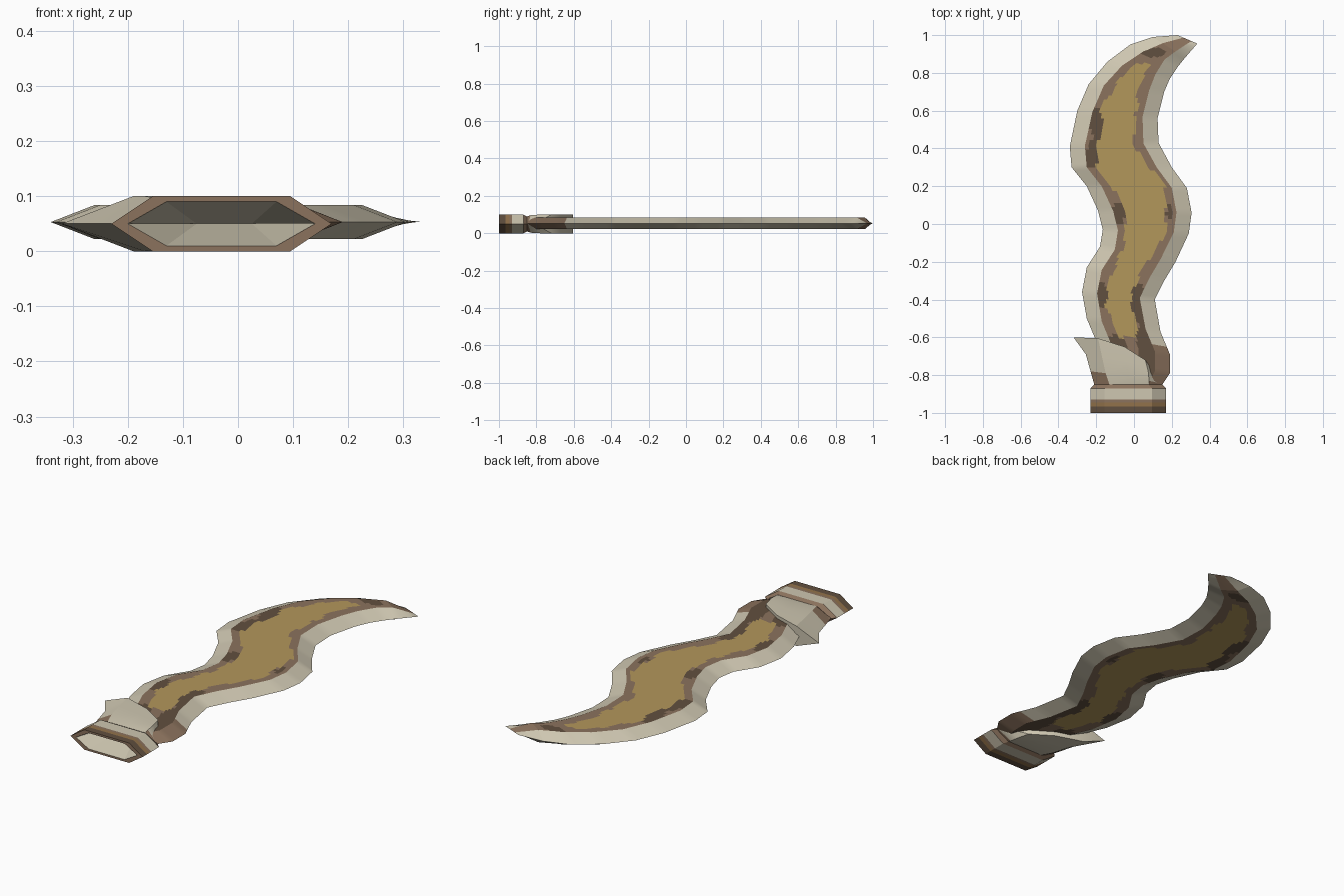
import bpy, bmesh, math
from mathutils import Vector

cube = bpy.data.objects.get("Cube")
if cube:
    bpy.data.objects.remove(cube, do_unlink=True)


def make_material(name, rgb):
    mat = bpy.data.materials.new(name)
    mat.use_nodes = True
    color = (*rgb, 1)
    mat.diffuse_color = color
    mat.node_tree.nodes["Principled BSDF"].inputs["Base Color"].default_value = color
    return mat


CREAM, TAUPE, DARK, GOLD, BRONZE = range(5)
materials = [
    make_material("cream bone", (.62, .57, .44)),
    make_material("taupe", (.26, .17, .11)),
    make_material("dark brown", (.12, .08, .05)),
    make_material("old gold", (.45, .31, .105)),
    make_material("bronze brown", (.29, .17, .07)),
]


def make_ring(points, heights, middle):
    """Closed section: left to right over the top, then back underneath."""
    pairs = list(zip(points, heights))
    top = [Vector((p[0], p[1], middle + h)) for p, h in pairs]
    under = [Vector((p[0], p[1], middle - h)) for p, h in pairs[1:-1]]
    return top + under[::-1]


def loft(name, rings, pick_color, cap_start=False, cap_end=False, angle=15):
    """Skin the rings; pick_color gets ring number, column and face centre."""
    bm = bmesh.new()
    rows = [[bm.verts.new(p) for p in ring] for ring in rings]
    count = len(rows[0])
    columns = count // 2

    for i in range(len(rows) - 1):
        for j in range(count):
            k = (j + 1) % count
            face = bm.faces.new((rows[i][j], rows[i][k], rows[i + 1][k], rows[i + 1][j]))
            column = j if j < columns else count - 1 - j
            face.material_index = pick_color(i, column, face.calc_center_median())

    # Close an end with strips joining the upper and lower outline
    ends = [(rows[0], 0)] * cap_start + [(rows[-1], len(rows) - 2)] * cap_end
    for row, index in ends:
        for j in range(columns):
            loop = [row[j], row[j + 1], row[-j - 1], row[-j]]
            loop = list(dict.fromkeys(loop))
            if j == 0:
                loop = [row[0], row[1], row[-1]]
            elif j == columns - 1:
                loop = [row[j], row[j + 1], row[j + 2]]
            face = bm.faces.new(loop)
            face.material_index = pick_color(index, columns // 2, face.calc_center_median())

    bmesh.ops.remove_doubles(bm, verts=bm.verts, dist=.00001)
    bmesh.ops.recalc_face_normals(bm, faces=bm.faces)
    mesh = bpy.data.meshes.new(name)
    bm.to_mesh(mesh)
    bm.free()
    for mat in materials:
        mesh.materials.append(mat)
    obj = bpy.data.objects.new(name, mesh)
    bpy.context.collection.objects.link(obj)
    bpy.ops.object.select_all(action="DESELECT")
    obj.select_set(True)
    bpy.context.view_layer.objects.active = obj
    bpy.ops.object.shade_smooth_by_angle(angle=math.radians(angle))
    return obj


# Wavy blade: left edge point and right edge point of each section
blade_edges = [
    (-.21, -.85, .15, -.85), (-.21, -.74, .19, -.79), (-.2, -.62, .19, -.69),
    (-.25, -.5, .14, -.57), (-.275, -.36, .11, -.4), (-.25, -.23, .16, -.3),
    (-.18, -.12, .22, -.2), (-.165, -.03, .29, -.05), (-.19, .07, .305, .06),
    (-.25, .2, .28, .19), (-.33, .3, .2, .3), (-.34, .41, .13, .43),
    (-.3, .6, .125, .56), (-.24, .74, .16, .7), (-.14, .86, .19, .77),
    (-.02, .95, .23, .83), (.1, .99, .27, .88), (.23, 1, .335, .955),
]
STEPS, FLAT = 6, 16

blade_rings, blade_frames = [], []
for n in range((len(blade_edges) - 1) * STEPS + 1):
    segment = min(n // STEPS, len(blade_edges) - 2)
    t = n / STEPS - segment
    a, b = Vector(blade_edges[segment]), Vector(blade_edges[segment + 1])
    edge = a.lerp(b, t)
    left, right = Vector(edge[:2]), Vector(edge[2:])
    width = (right - left).length
    inset = min(.08, width * .3) / width
    steps = [0] + [inset + (1 - 2 * inset) * k / FLAT for k in range(FLAT + 1)] + [1]
    half = .031
    if segment == len(blade_edges) - 2:
        half *= 1 - t
    points = [left.lerp(right, s) for s in steps]
    blade_rings.append(make_ring(points, [0] + [half] * (FLAT + 1) + [0], .053))
    blade_frames.append((left, right))

# Dark stains on the flat of the blade: centre and radii
stains = [
    (-.2, .53, .03, .09), (-.22, .37, .035, .07), (-.08, .05, .03, .06),
    (.19, .06, .02, .04), (-.17, -.38, .03, .07), (.03, -.42, .045, .1),
    (.07, -.66, .055, .19), (-.12, -.66, .09, .07), (.1, .91, .07, .025),
]


def blade_color(i, column, center):
    x, y = center.x, center.y
    if column in (0, FLAT + 1):
        return CREAM if y > -.64 else TAUPE
    wobble = 1 + .15 * math.sin(y * 30 + x * 9)
    for sx, sy, rx, ry in stains:
        if ((x - sx) / rx) ** 2 + ((y - sy) / ry) ** 2 < wobble:
            return DARK
    left, right = blade_frames[i]
    flat = Vector((x, y))
    margin = min((flat - left).length, (flat - right).length)
    limit = .128 + .012 * math.sin(y * 19) + .006 * math.sin(y * 47)
    return GOLD if margin > limit and -.6 < y < .85 else TAUPE


loft("blade", blade_rings, blade_color, cap_start=True)


# Hollow six-sided collar, from the bottom of the socket out and round the rim
def collar_ring(y, left, right, half, bevel=.075):
    points = [(left, y), (left + bevel, y), (right - bevel, y), (right, y)]
    return make_ring(points, [0, half, half, 0], .05)


collar_rings = [collar_ring(-.86, -.15, .1, 0), collar_ring(-1, -.2, .14, .04, .07)]
collar_rings += [collar_ring(y, -.23, .17, .05) for y in (-1, -.965, -.945, -.93, -.87)]
collar_rings.append(collar_ring(-.85, -.21, .15, .04))
bands = [CREAM, TAUPE, DARK, BRONZE, TAUPE, CREAM, TAUPE]
loft("collar", collar_rings, lambda i, column, center: bands[i], cap_end=True)

# Swept guard with a spike on one side
guard_sections = [
    (.04, [(-.21, -.85), (-.13, -.85), (-.03, -.85), (.08, -.85), (.15, -.85)]),
    (.047, [(-.23, -.78), (-.15, -.79), (-.03, -.81), (.08, -.83), (.145, -.845)]),
    (.05, [(-.255, -.69), (-.17, -.7), (-.04, -.73), (.075, -.78), (.135, -.83)]),
    (.05, [(-.32, -.6), (-.19, -.605), (-.05, -.65), (.06, -.72), (.12, -.81)]),
]
guard_rings = [make_ring(points, [0, half, half, half, 0], .05)
               for half, points in guard_sections]


def guard_color(i, column, center):
    return TAUPE if i == 0 and column in (0, 3) else CREAM


loft("guard", guard_rings, guard_color, cap_start=True, cap_end=True, angle=25)
